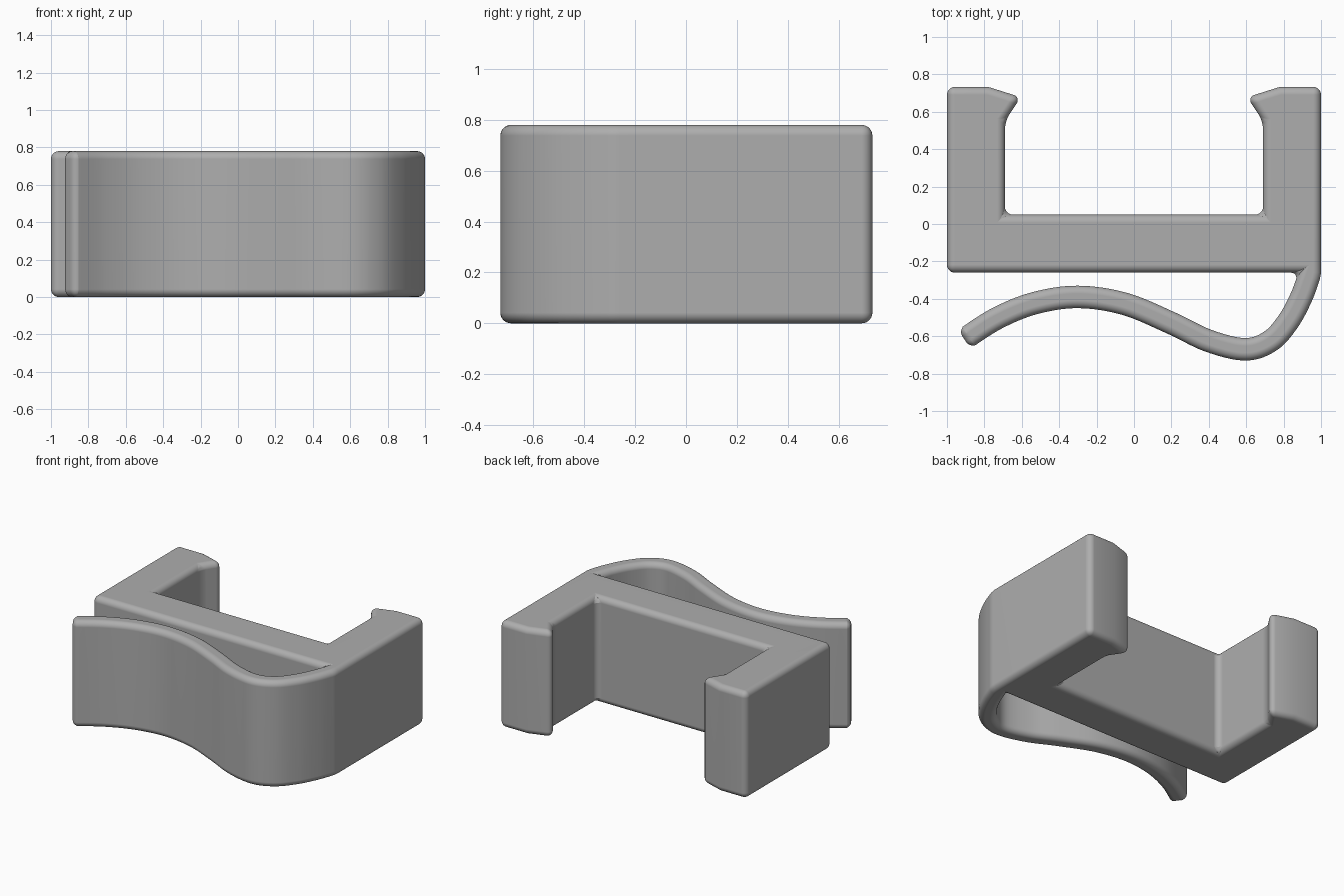
import bpy, bmesh, math
from mathutils import Vector

if "Cube" in bpy.data.objects:
    bpy.data.objects.remove(bpy.data.objects["Cube"])

HEIGHT = 0.78
HALF = 0.06      # half thickness of the spring arm
ROUND = 0.042    # edge rounding


def smooth_path(points, steps=8):
    """Catmull-Rom curve through the points."""
    p = [Vector(q) for q in points]
    p = [2 * p[0] - p[1]] + p + [2 * p[-1] - p[-2]]
    out = []
    for i in range(1, len(p) - 2):
        a, b, c, d = p[i - 1:i + 3]
        for s in range(steps):
            t = s / steps
            out.append(0.5 * (2 * b + (c - a) * t + (2 * a - 5 * b + 4 * c - d) * t ** 2
                              + (3 * b - a - 3 * c + d) * t ** 3))
    return out + [p[-2]]


def offset(path, dist):
    """Shift a path sideways, positive to its left."""
    out = []
    for i, q in enumerate(path):
        d = (path[min(i + 1, len(path) - 1)] - path[max(i - 1, 0)]).normalized()
        out.append(q + Vector((-d.y, d.x)) * dist)
    return out


# wavy spring arm, from the free tip to the root
arm = smooth_path([(-0.908, -0.615), (-0.73, -0.503), (-0.53, -0.423), (-0.3, -0.39),
                   (-0.05, -0.427), (0.2, -0.53), (0.4, -0.625), (0.595, -0.67),
                   (0.73, -0.625), (0.825, -0.52), (0.895, -0.39), (0.943, -0.26)])
inner = [q for q in offset(arm, HALF) if not (q.x > 0.6 and q.y > -0.345)]
outer = [q for q in offset(arm, -HALF) if not (q.x > 0.6 and q.y > -0.29)]

# hooked side wall, mirrored for the left
wall = [(1, 0.733), (0.78, 0.733), (0.605, 0.678), (0.69, 0.55), (0.69, 0.05)]
mirrored = [(-x, y) for x, y in reversed(wall)]

outline = ([(-1, -0.26), (0.88, -0.26)] + [tuple(q) for q in reversed(inner)]
           + [tuple(q) for q in outer] + [(1, -0.26)] + wall + mirrored)

# extrude the outline
bm = bmesh.new()
face = bm.faces.new([bm.verts.new((x, y, 0)) for x, y in outline])
ext = bmesh.ops.extrude_face_region(bm, geom=[face])
bmesh.ops.translate(bm, vec=(0, 0, HEIGHT),
                    verts=[v for v in ext["geom"] if isinstance(v, bmesh.types.BMVert)])
bmesh.ops.recalc_face_normals(bm, faces=bm.faces)
mesh = bpy.data.meshes.new("spring_clip")
bm.to_mesh(mesh)
bm.free()

clip = bpy.data.objects.new("spring_clip", mesh)
bpy.context.collection.objects.link(clip)
bpy.context.view_layer.objects.active = clip
clip.select_set(True)

# rounded edges and corners
bevel = clip.modifiers.new("rounding", 'BEVEL')
bevel.width = ROUND
bevel.segments = 7
bevel.limit_method = 'ANGLE'
bevel.angle_limit = math.radians(30)
bevel.use_clamp_overlap = False
bpy.ops.object.modifier_apply(modifier=bevel.name)
bpy.ops.object.shade_smooth_by_angle(angle=math.radians(17.5))
weighted = clip.modifiers.new("flat_faces", 'WEIGHTED_NORMAL')
weighted.keep_sharp = True

grey = bpy.data.materials.new("mid_grey")
grey.diffuse_color = (0.42, 0.42, 0.42, 1)
grey.use_nodes = True
grey.node_tree.nodes["Principled BSDF"].inputs["Base Color"].default_value = grey.diffuse_color
mesh.materials.append(grey)
